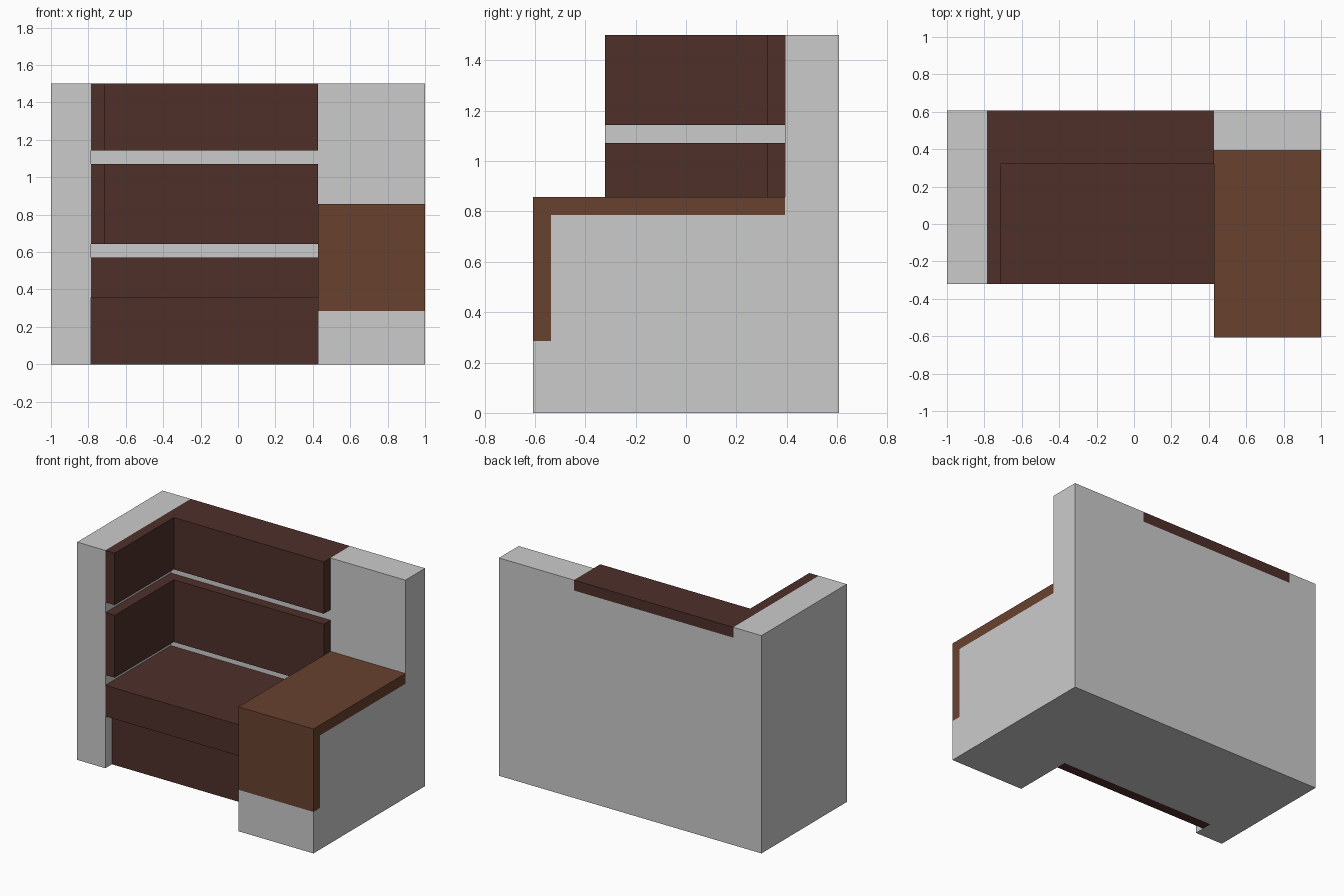
import bpy
import bmesh

if "Cube" in bpy.data.objects:
    bpy.data.objects.remove(bpy.data.objects["Cube"])

U = 1 / 14  # the design sits on a grid of 28 x 17 x 21 units


def material(name, rgb):
    mat = bpy.data.materials.new(name)
    mat.diffuse_color = (*rgb, 1)
    mat.use_nodes = True
    mat.node_tree.nodes["Principled BSDF"].inputs["Base Color"].default_value = mat.diffuse_color
    return mat


def extrude_x(name, profile, x0, x1, mat=None):
    """Extrude a closed (y, z) profile from x0 to x1, in grid units."""
    bm = bmesh.new()
    face = bm.faces.new([bm.verts.new((x0 * U, y * U, z * U)) for y, z in profile])
    new = bmesh.ops.extrude_face_region(bm, geom=[face])["geom"]
    verts = [v for v in new if isinstance(v, bmesh.types.BMVert)]
    bmesh.ops.translate(bm, verts=verts, vec=((x1 - x0) * U, 0, 0))
    bmesh.ops.recalc_face_normals(bm, faces=bm.faces)
    mesh = bpy.data.meshes.new(name)
    bm.to_mesh(mesh)
    bm.free()
    obj = bpy.data.objects.new(name, mesh)
    bpy.context.collection.objects.link(obj)
    if mat:
        mesh.materials.append(mat)
    return obj


def rect(y0, y1, z0, z1):
    return [(y0, z0), (y1, z0), (y1, z1), (y0, z1)]


dark = material("dark_upholstery", (0.077, 0.029, 0.023))
wood = material("brown_wood", (0.138, 0.054, 0.028))

# Grey body: left arm, base with back wall, wide right arm
extrude_x("left_arm", rect(-4.5, 8.5, 0, 21), -14, -11)
extrude_x("base_and_back", [(-2.5, 0), (8.5, 0), (8.5, 20), (5.5, 20),
                            (5.5, 5), (-2.5, 5)], -11, 6)
extrude_x("right_arm", [(-8.5, 0), (8.5, 0), (8.5, 21), (5.5, 21),
                        (5.5, 11), (-7.5, 11), (-7.5, 4), (-8.5, 4)], 6, 14)

# Wooden table top folding down over the right arm's front
extrude_x("arm_table", [(-8.5, 4), (-7.5, 4), (-7.5, 11), (5.5, 11),
                        (5.5, 12), (-8.5, 12)], 6, 14, wood)

# Seat cushion and the recessed panel under it
extrude_x("seat", rect(-4.5, 5.5, 5, 8), -11, 6, dark)
extrude_x("seat_front_panel", rect(-3.5, -2.5, 0, 5), -11, 6, dark)

# Back cushions; the upper one wraps over the top of the back wall
extrude_x("back_cushion_lower", rect(4.5, 5.5, 9, 15), -11, 6, dark)
extrude_x("back_cushion_upper", [(4.5, 16), (5.5, 16), (5.5, 20), (8.5, 20),
                                 (8.5, 21), (4.5, 21)], -11, 6, dark)

# Side cushions lining the left arm
for label, z0, z1 in (("lower", 9, 15), ("upper", 16, 21)):
    extrude_x(f"side_cushion_{label}", rect(-4.5, 4.5, z0, z1), -11, -10, dark)
